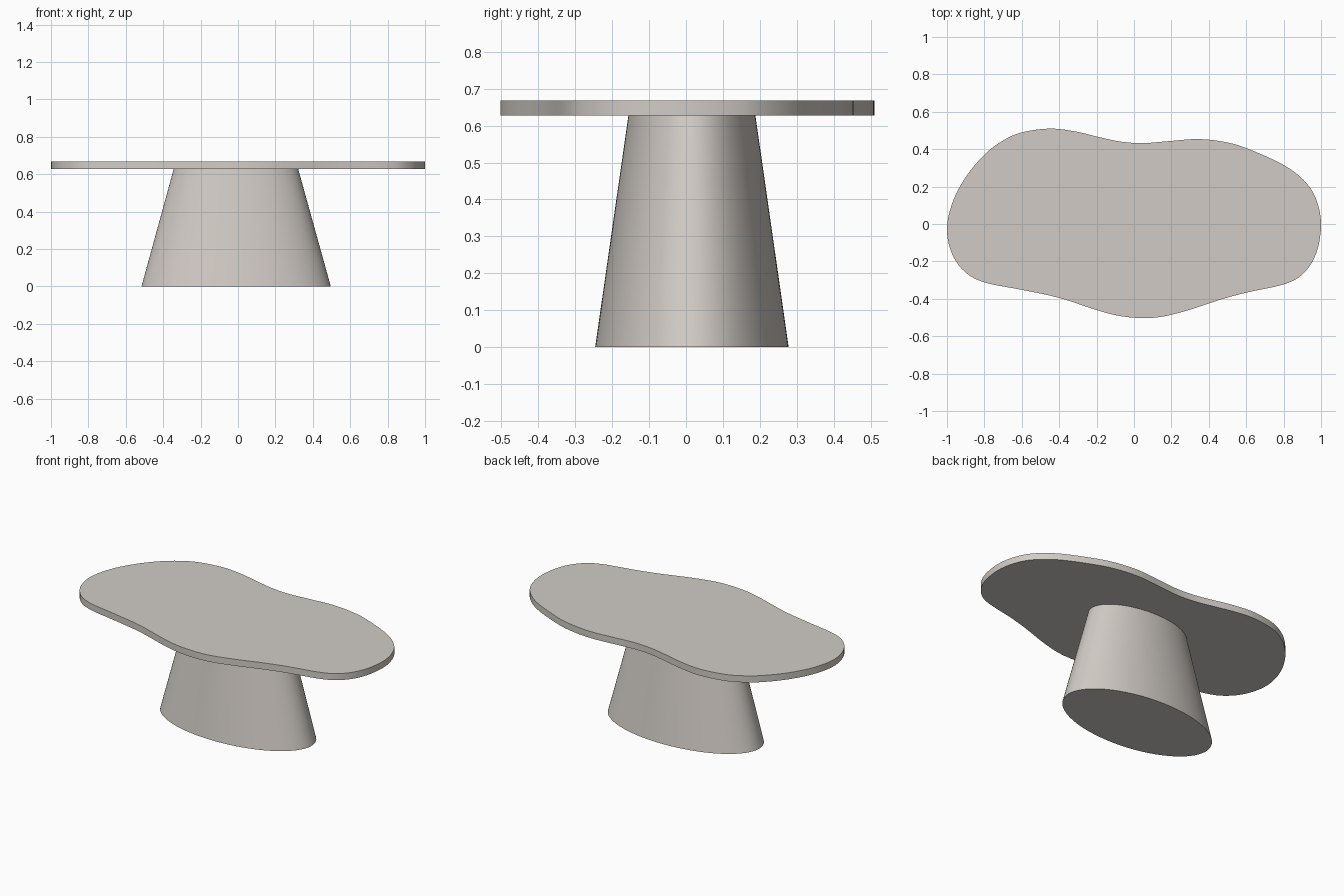
import bpy, bmesh, math
from mathutils import Vector

if "Cube" in bpy.data.objects:
    bpy.data.objects.remove(bpy.data.objects["Cube"])

stone = bpy.data.materials.new("warm grey stone")
stone.diffuse_color = (0.64, 0.60, 0.56, 1)
stone.use_nodes = True
stone.node_tree.nodes["Principled BSDF"].inputs["Base Color"].default_value = stone.diffuse_color

# Control points of the freeform top, clockwise from the left end
OUTLINE = [(-1.0, -0.02), (-0.965, 0.13), (-0.89, 0.265), (-0.80, 0.37), (-0.715, 0.437),
           (-0.61, 0.487), (-0.455, 0.51), (-0.315, 0.495), (-0.18, 0.463), (-0.075, 0.441),
           (0.04, 0.432), (0.165, 0.441), (0.34, 0.454), (0.487, 0.438), (0.61, 0.402),
           (0.81, 0.31), (0.925, 0.215), (0.98, 0.115), (1.0, -0.01), (0.975, -0.155),
           (0.91, -0.26), (0.81, -0.32), (0.6, -0.367), (0.46, -0.405), (0.3, -0.458),
           (0.165, -0.493), (0.055, -0.503), (-0.075, -0.492), (-0.2, -0.46), (-0.4, -0.395),
           (-0.6, -0.352), (-0.8, -0.312), (-0.905, -0.255), (-0.975, -0.155)]


def smooth_loop(points, steps=5):
    """Closed Catmull-Rom curve through the points."""
    p = [Vector(q) for q in points]
    n, out = len(p), []
    for i in range(n):
        a, b, c, d = p[i - 1], p[i], p[(i + 1) % n], p[(i + 2) % n]
        for k in range(steps):
            t = k / steps
            out.append(0.5 * (2 * b + (c - a) * t + (2 * a - 5 * b + 4 * c - d) * t * t
                              + (3 * b - a - 3 * c + d) * t ** 3))
    return out


def ellipse(cx, cy, rx, ry, n=128):
    return [Vector((cx + rx * math.cos(2 * math.pi * i / n),
                    cy + ry * math.sin(2 * math.pi * i / n))) for i in range(n)]


def loft(name, low, z0, high, z1):
    """Solid between two matching closed loops, with flat caps."""
    bm = bmesh.new()
    a = [bm.verts.new((p.x, p.y, z0)) for p in low]
    b = [bm.verts.new((p.x, p.y, z1)) for p in high]
    n = len(a)
    for i in range(n):
        j = (i + 1) % n
        bm.faces.new((a[i], a[j], b[j], b[i]))
    bm.faces.new(a)
    bm.faces.new(b)
    bmesh.ops.recalc_face_normals(bm, faces=bm.faces)
    mesh = bpy.data.meshes.new(name)
    bm.to_mesh(mesh)
    bm.free()
    mesh.materials.append(stone)
    ob = bpy.data.objects.new(name, mesh)
    bpy.context.collection.objects.link(ob)
    bpy.ops.object.select_all(action='DESELECT')
    ob.select_set(True)
    bpy.context.view_layer.objects.active = ob
    bpy.ops.object.shade_smooth_by_angle(angle=math.radians(35))
    return ob


# Freeform table top
top = smooth_loop(OUTLINE)
loft("table_top", top, 0.627, top, 0.668)

# Tapered oval pedestal
loft("pedestal", ellipse(-0.01, 0.016, 0.506, 0.262), 0.0,
     ellipse(-0.011, 0.016, 0.333, 0.172), 0.627)
